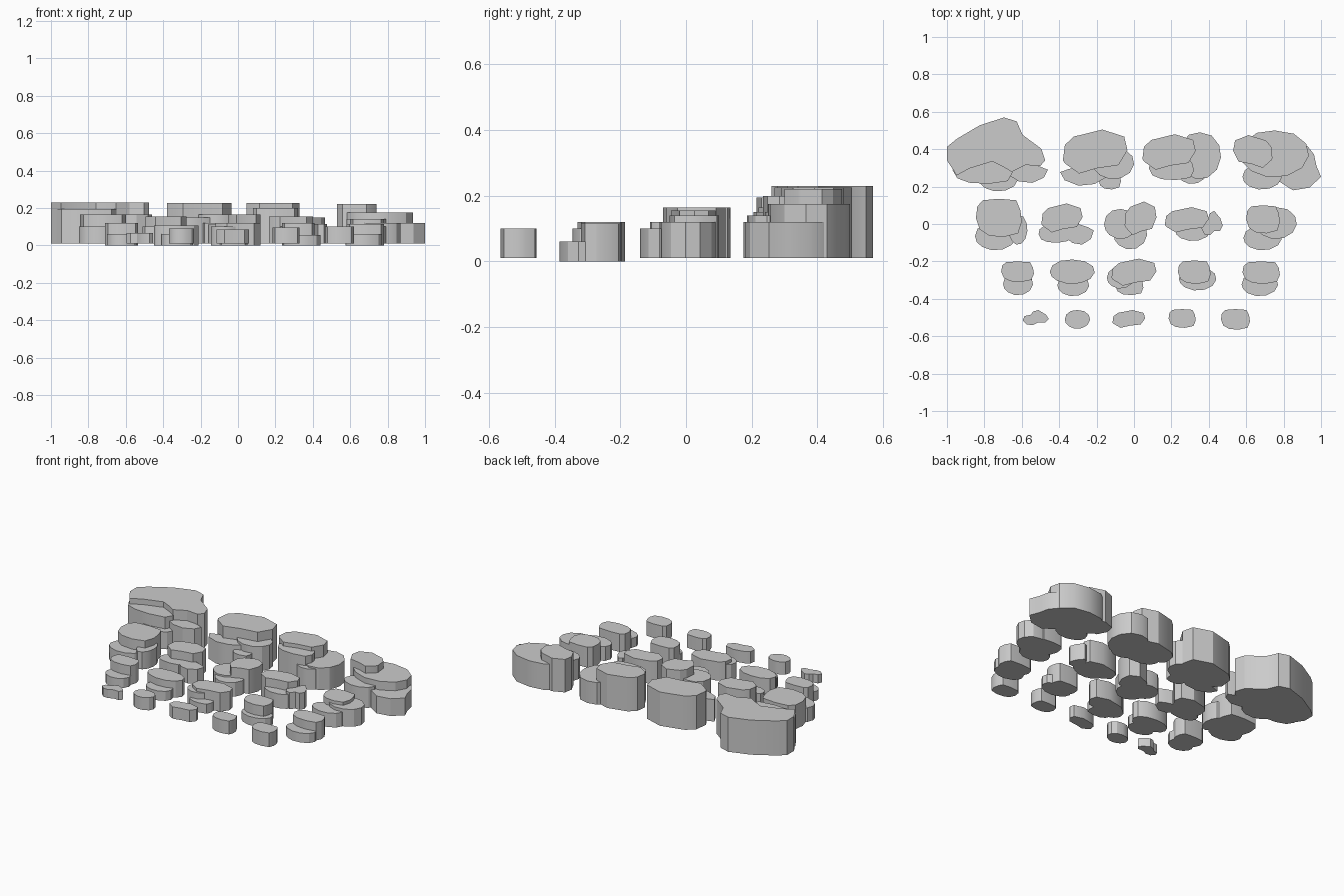
import bpy, bmesh, math

stone = bpy.data.materials.new("stone grey")
stone.diffuse_color = (0.6, 0.6, 0.6, 1)

# Rock outlines on a 0-10 square, clockwise from the left; each is fitted to a bounding box
OUTLINES = {
    "hill": [(0, 4.9), (1, 6.3), (3.3, 8.6), (5.8, 10), (7.1, 9.3), (7.7, 7), (9.6, 4.6), (10, 2.6),
             (9.5, 1.6), (8, 1.8), (6.6, .6), (5.6, 1.6), (4.6, 2.4), (2.3, 1.2), (1, 0), (0, 2.6)],
    "dome": [(0, 3), (.3, 6.5), (1.7, 8.4), (6.1, 10), (9.5, 8.4), (10, 5.3), (8.6, 1.9),
             (5.3, 1.2), (2.5, 0), (.3, 2.3)],
    "oval": [(0, 5), (.6, 7.6), (2.4, 9.5), (5, 10), (7.8, 9.3), (9.6, 7.2), (10, 4.6), (9, 2),
             (6.8, .3), (4, 0), (1.6, 1.3), (.4, 3)],
    "slab": [(0, 5), (.3, 8), (1.5, 9.6), (5, 10), (8.8, 9.6), (9.7, 7), (10, 4), (9.2, 1),
             (6, 0), (2.8, .4), (.8, 2)],
    "wedge": [(0, 5), (2, 6.2), (5, 7.2), (7, 10), (8.5, 8), (9, 5.5), (10, 3), (7.5, .6), (4, 0), (1, 2)],
    "bean": [(0, 4), (1.2, 7), (4, 10), (6, 9), (7, 6.8), (9.3, 6), (10, 3), (8.5, .3), (6, 0),
             (4, 1.8), (1.3, 1.8)],
}


def rock(name, shape, x0, x1, y0, y1, z0, z1, flip):
    """Upright prism with an irregular outline."""
    pts = [((10 - x if flip else x) / 10, y / 10) for x, y in OUTLINES[shape]]
    if not flip:
        pts.reverse()
    bm = bmesh.new()
    base = bm.faces.new([bm.verts.new((x0 + (x1 - x0) * u, y0 + (y1 - y0) * v, z0)) for u, v in pts])
    top = bmesh.ops.extrude_face_region(bm, geom=[base])["geom"]
    bmesh.ops.translate(bm, vec=(0, 0, z1 - z0), verts=[g for g in top if isinstance(g, bmesh.types.BMVert)])
    bmesh.ops.recalc_face_normals(bm, faces=bm.faces)
    me = bpy.data.meshes.new(name)
    bm.to_mesh(me)
    bm.free()
    me.materials.append(stone)
    ob = bpy.data.objects.new(name, me)
    bpy.context.collection.objects.link(ob)
    bpy.context.view_layer.objects.active = ob
    ob.select_set(True)
    bpy.ops.object.shade_smooth_by_angle(angle=math.radians(30))
    ob.select_set(False)


def row(name, base, specs):
    """Each spec: outline, x range, y range, top height; a leading '-' mirrors the outline."""
    for i, (shape, x0, x1, y0, y1, top) in enumerate(specs):
        rock(f"{name}_{i + 1}", shape.lstrip("-"), x0, x1, y0, y1, base, top, shape[0] == "-")


# Large boulders at the back: four stepped clusters
row("large_boulder", 0.01, [
    ("hill", -1.0, -.475, .26, .57, .23),
    ("slab", -.97, -.65, .215, .36, .195),
    ("-wedge", -.67, -.46, .22, .36, .165),
    ("oval", -.83, -.62, .175, .31, .12),
    ("dome", -.38, -.035, .27, .505, .225),
    ("wedge", -.395, -.15, .205, .35, .15),
    ("oval", -.22, 0, .24, .41, .165),
    ("slab", -.19, -.07, .185, .29, .12),
    ("dome", .045, .33, .29, .48, .225),
    ("oval", .24, .465, .24, .49, .15),
    ("slab", .08, .32, .235, .36, .2),
    ("oval", .23, .39, .215, .34, .14),
    ("-dome", .53, .74, .3, .475, .22),
    ("oval", .57, .935, .25, .5, .175),
    ("wedge", .75, 1.0, .18, .42, .12),
    ("oval", .58, .79, .185, .32, .14),
])

# Medium boulders: five clusters
row("medium_boulder", 0.01, [
    ("slab", -.845, -.6, -.07, .135, .165),
    ("oval", -.85, -.63, -.14, .01, .1),
    ("oval", -.67, -.57, -.11, .05, .12),
    ("dome", -.495, -.275, -.045, .11, .155),
    ("-wedge", -.37, -.215, -.11, .04, .1),
    ("slab", -.51, -.34, -.1, -.01, .1),
    ("oval", -.16, .02, -.08, .08, .11),
    ("dome", -.05, .12, -.06, .12, .165),
    ("oval", -.11, .07, -.135, .03, .1),
    ("dome", .165, .4, -.045, .09, .155),
    ("-bean", .36, .475, -.06, .07, .115),
    ("oval", .22, .41, -.09, .02, .1),
    ("slab", .6, .78, -.05, .1, .14),
    ("oval", .65, .87, -.08, .09, .12),
    ("oval", .585, .79, -.14, -.01, .1),
])

# Small rocks: five two-step clusters
row("small_rock", 0.0, [
    ("slab", -.71, -.535, -.31, -.2, .12),
    ("oval", -.7, -.54, -.38, -.26, .06),
    ("oval", -.45, -.21, -.32, -.19, .105),
    ("oval", -.41, -.24, -.385, -.27, .06),
    ("dome", -.12, .12, -.33, -.185, .12),
    ("oval", -.145, 0, -.345, -.23, .1),
    ("slab", -.1, .05, -.38, -.28, .06),
    ("slab", .235, .41, -.32, -.195, .12),
    ("oval", .24, .44, -.355, -.23, .055),
    ("slab", .58, .78, -.32, -.2, .115),
    ("oval", .575, .77, -.385, -.26, .06),
])

# Single pebbles at the front
row("pebble", 0.01, [
    ("-bean", -.595, -.455, -.54, -.46, .065),
    ("oval", -.37, -.235, -.56, -.46, .09),
    ("dome", -.115, .06, -.555, -.46, .085),
    ("slab", .185, .33, -.555, -.455, .095),
    ("slab", .465, .62, -.565, -.455, .1),
])
